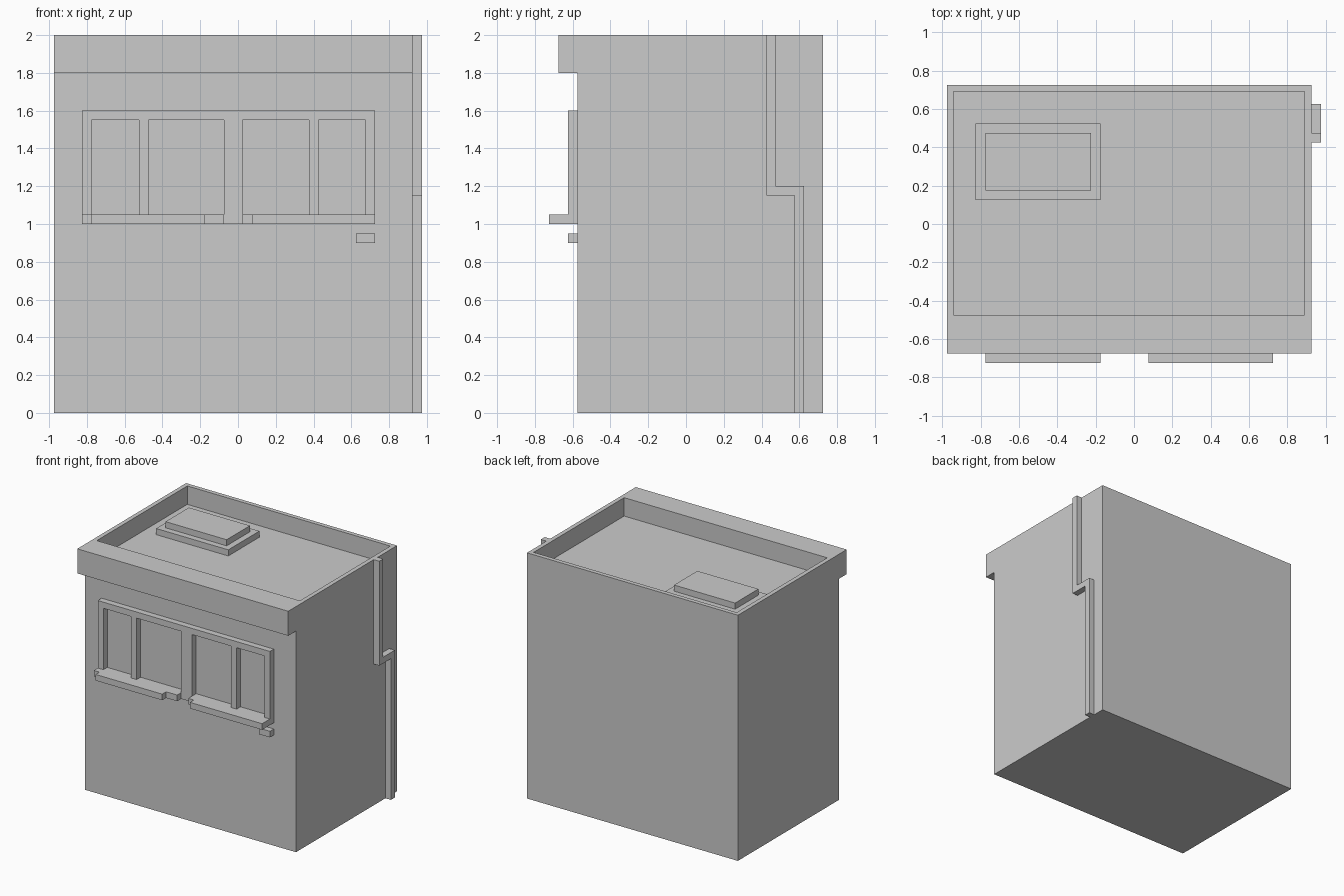
import bpy, bmesh
from mathutils import Vector

if "Cube" in bpy.data.objects:
    bpy.data.objects.remove(bpy.data.objects["Cube"])


def finish(name, bm):
    bmesh.ops.recalc_face_normals(bm, faces=bm.faces[:])
    mesh = bpy.data.meshes.new(name)
    bm.to_mesh(mesh)
    bm.free()
    obj = bpy.data.objects.new(name, mesh)
    bpy.context.collection.objects.link(obj)
    return obj


def extrude(bm, faces, offset):
    geo = bmesh.ops.extrude_face_region(bm, geom=faces, use_keep_orig=True)["geom"]
    verts = [g for g in geo if isinstance(g, bmesh.types.BMVert)]
    bmesh.ops.translate(bm, verts=verts, vec=offset)


def prism(points, axis, start, end):
    """Extrude a 2D outline along axis 0, 1 or 2; outline uses the other two axes."""
    bm = bmesh.new()
    verts = []
    for p in points:
        co = list(p)
        co.insert(axis, start)
        verts.append(bm.verts.new(co))
    offset = Vector((0, 0, 0))
    offset[axis] = end - start
    extrude(bm, [bm.faces.new(verts)], offset)
    bmesh.ops.recalc_face_normals(bm, faces=bm.faces[:])
    return bm


def box(name, x, y, z):
    outline = [(x[0], y[0]), (x[1], y[0]), (x[1], y[1]), (x[0], y[1])]
    return finish(name, prism(outline, 2, *z))


# building shell: side profile with front overhang, then sunken roof
BACK, WALL = 0.725, -0.575
bm = prism([(BACK, 0), (BACK, 2), (-0.675, 2), (-0.675, 1.8), (WALL, 1.8), (WALL, 0)],
           0, -0.975, 0.925)
roof = max(bm.faces, key=lambda f: f.calc_center_median().z)
bmesh.ops.inset_individual(bm, faces=[roof], thickness=0.05)
for v in roof.verts:
    if v.co.y < 0:
        v.co.y = -0.475
bmesh.ops.inset_individual(bm, faces=[roof], thickness=0, depth=0)
for v in roof.verts:
    v.co.z = 1.85
finish("building_shell", bm)

# roof hatch
box("hatch_base", (-0.825, -0.175), (0.125, 0.525), (1.85, 1.9))
box("hatch_lid", (-0.775, -0.225), (0.175, 0.475), (1.9, 1.95))

# window frame: solid cells of a grid, with four openings
xs = [-0.825, -0.775, -0.525, -0.475, -0.075, 0.025, 0.375, 0.425, 0.675, 0.725]
zs = [1.0, 1.05, 1.55, 1.6]
bm = bmesh.new()
grid = [[bm.verts.new((x, WALL, z)) for z in zs] for x in xs]
for i in range(len(xs) - 1):
    for j in range(len(zs) - 1):
        if j == 1 and i % 2 == 1:
            continue
        bm.faces.new((grid[i][j], grid[i + 1][j], grid[i + 1][j + 1], grid[i][j + 1]))
extrude(bm, bm.faces[:], (0, -0.05, 0))
finish("window_frame", bm)

# window sills, each with a deeper ledge
left_sill = [(-0.825, -0.625), (-0.825, -0.675), (-0.775, -0.675), (-0.775, -0.725),
             (-0.175, -0.725), (-0.175, -0.675), (-0.075, -0.675), (-0.075, -0.625)]
right_sill = [(0.025, -0.625), (0.025, -0.675), (0.075, -0.675), (0.075, -0.725),
              (0.725, -0.725), (0.725, -0.625)]
finish("left_sill", prism(left_sill, 2, 1.0, 1.05))
finish("right_sill", prism(right_sill, 2, 1.0, 1.05))

# small block under the right window
box("wall_block", (0.625, 0.725), (-0.625, WALL), (0.9, 0.95))

# drain pipe with a jog on the right wall
finish("drain_pipe", prism([(0.425, 2), (0.425, 1.15), (0.575, 1.15), (0.575, 0),
                            (0.625, 0), (0.625, 1.2), (0.475, 1.2), (0.475, 2)],
                           0, 0.925, 0.975))
